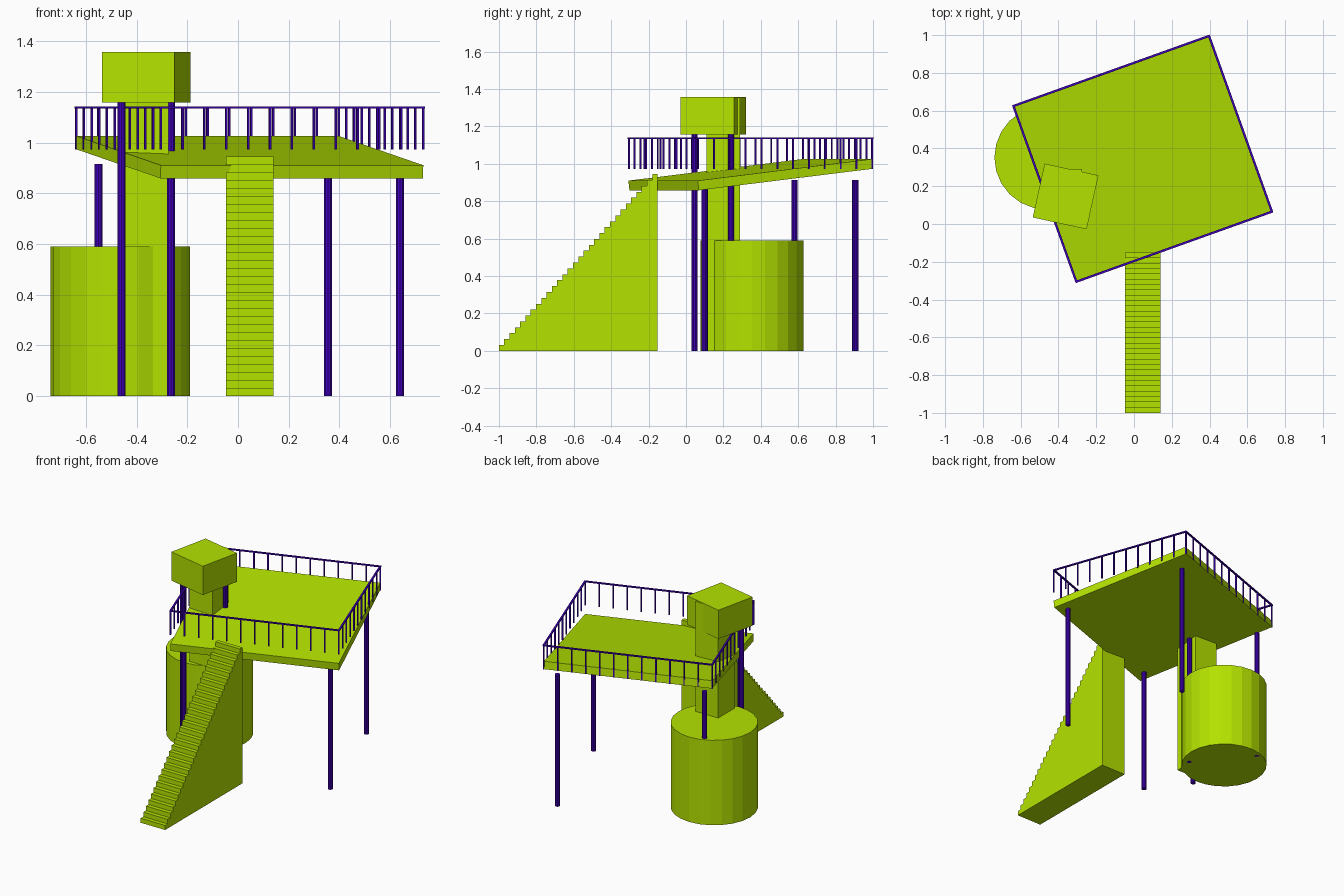
import bpy, bmesh
from math import radians
from mathutils import Matrix, Vector

cube = bpy.data.objects.get("Cube")
if cube:
    bpy.data.objects.remove(cube)


def material(name, colour):
    m = bpy.data.materials.new(name)
    m.use_nodes = True
    m.diffuse_color = (*colour, 1)
    bsdf = next(n for n in m.node_tree.nodes if n.type == 'BSDF_PRINCIPLED')
    bsdf.inputs["Base Color"].default_value = (*colour, 1)
    return m


LIME = material("lime_green", (0.455, 0.765, 0.0))
PURPLE = material("deep_purple", (0.052, 0.0, 0.5))


def finish(name, bm, mat):
    bmesh.ops.recalc_face_normals(bm, faces=bm.faces)
    mesh = bpy.data.meshes.new(name)
    bm.to_mesh(mesh)
    bm.free()
    mesh.materials.append(mat)
    ob = bpy.data.objects.new(name, mesh)
    bpy.context.collection.objects.link(ob)
    return ob


def add_box(bm, centre, size, turn=0.0, tilt=0.0):
    mat = (Matrix.Translation(centre) @ Matrix.Rotation(turn, 4, 'Z')
           @ Matrix.Rotation(tilt, 4, 'X') @ Matrix.Diagonal((*size, 1)))
    bmesh.ops.create_cube(bm, size=1, matrix=mat)


def box(name, mat, *args, **kw):
    bm = bmesh.new()
    add_box(bm, *args, **kw)
    return finish(name, bm, mat)


def cylinder(name, mat, x, y, top, radius, sides):
    bm = bmesh.new()
    bmesh.ops.create_cone(bm, cap_ends=True, segments=sides, radius1=radius,
                          radius2=radius, depth=top,
                          matrix=Matrix.Translation((x, y, top / 2)))
    return finish(name, bm, mat)


# Sloping deck
TURN = radians(19.7)
CENTRE = Vector((0.046, 0.345, 0.942))
WIDTH, DEPTH = 1.10, 0.988
box("deck", LIME, CENTRE, (WIDTH, 0.994, 0.052), turn=TURN, tilt=radians(6.65))

# Level railing around the deck: posts plus a top rail on each side
RAIL_LOW, RAIL_TOP, POST, RAIL = 0.972, 1.142, 0.008, 0.012
spin = Matrix.Rotation(TURN, 3, 'Z')
corners = [CENTRE + spin @ Vector((sx * WIDTH / 2, sy * DEPTH / 2, 0))
           for sx, sy in ((-1, -1), (1, -1), (1, 1), (-1, 1))]
posts, rails = bmesh.new(), bmesh.new()
for i, start in enumerate(corners):
    end = corners[(i + 1) % 4]
    count = 11 if i % 2 else 12
    for k in range(count):
        p = start.lerp(end, k / count)
        add_box(posts, (p.x, p.y, (RAIL_LOW + RAIL_TOP) / 2),
                (POST, POST, RAIL_TOP - RAIL_LOW - 0.002), turn=TURN)
    mid = (start + end) / 2
    length = (end - start).length + POST
    size = (RAIL, length, POST) if i % 2 else (length, RAIL, POST)
    add_box(rails, (mid.x, mid.y, RAIL_TOP - POST / 2), size, turn=TURN)
finish("railing_posts", posts, PURPLE)
finish("railing_top_rails", rails, PURPLE)

# Deck legs and the two tower legs
LEG_RADIUS, LEG_SIDES = 0.0165, 10
for name, x, y in (("front", -0.265, -0.215), ("left", 0.64, 0.10),
                   ("back", 0.355, 0.905), ("right", -0.55, 0.58)):
    cylinder(f"deck_leg_{name}", PURPLE, x, y, 0.915, LEG_RADIUS, LEG_SIDES)
for name, x, y in (("front", -0.46, 0.045), ("back", -0.265, 0.24)):
    cylinder(f"tower_leg_{name}", PURPLE, x, y, 1.17, LEG_RADIUS, LEG_SIDES)

# Round tank, square shaft and cabin
cylinder("tank", LIME, -0.464, 0.352, 0.59, 0.275, 24)
box("tower_shaft", LIME, (-0.363, 0.20, 0.677), (0.176, 0.18, 1.354))
box("tower_cabin", LIME, (-0.362, 0.146, 1.257), (0.292, 0.292, 0.20),
    turn=radians(-12.5))

# Solid staircase: stepped side profile extruded across its width
STEPS, FRONT, BACK, HEIGHT = 30, -1.0, -0.152, 0.945
run, rise = (BACK - FRONT) / STEPS, HEIGHT / STEPS
profile = [(FRONT, 0)]
for s in range(STEPS):
    profile += [(FRONT + s * run, (s + 1) * rise),
                (FRONT + (s + 1) * run, (s + 1) * rise)]
profile.append((BACK, 0))
bm = bmesh.new()
side = bm.faces.new([bm.verts.new((-0.048, y, z)) for y, z in profile])
new = bmesh.ops.extrude_face_region(bm, geom=[side])["geom"]
bmesh.ops.translate(bm, vec=(0.188, 0, 0),
                    verts=[g for g in new if isinstance(g, bmesh.types.BMVert)])
finish("staircase", bm, LIME)
